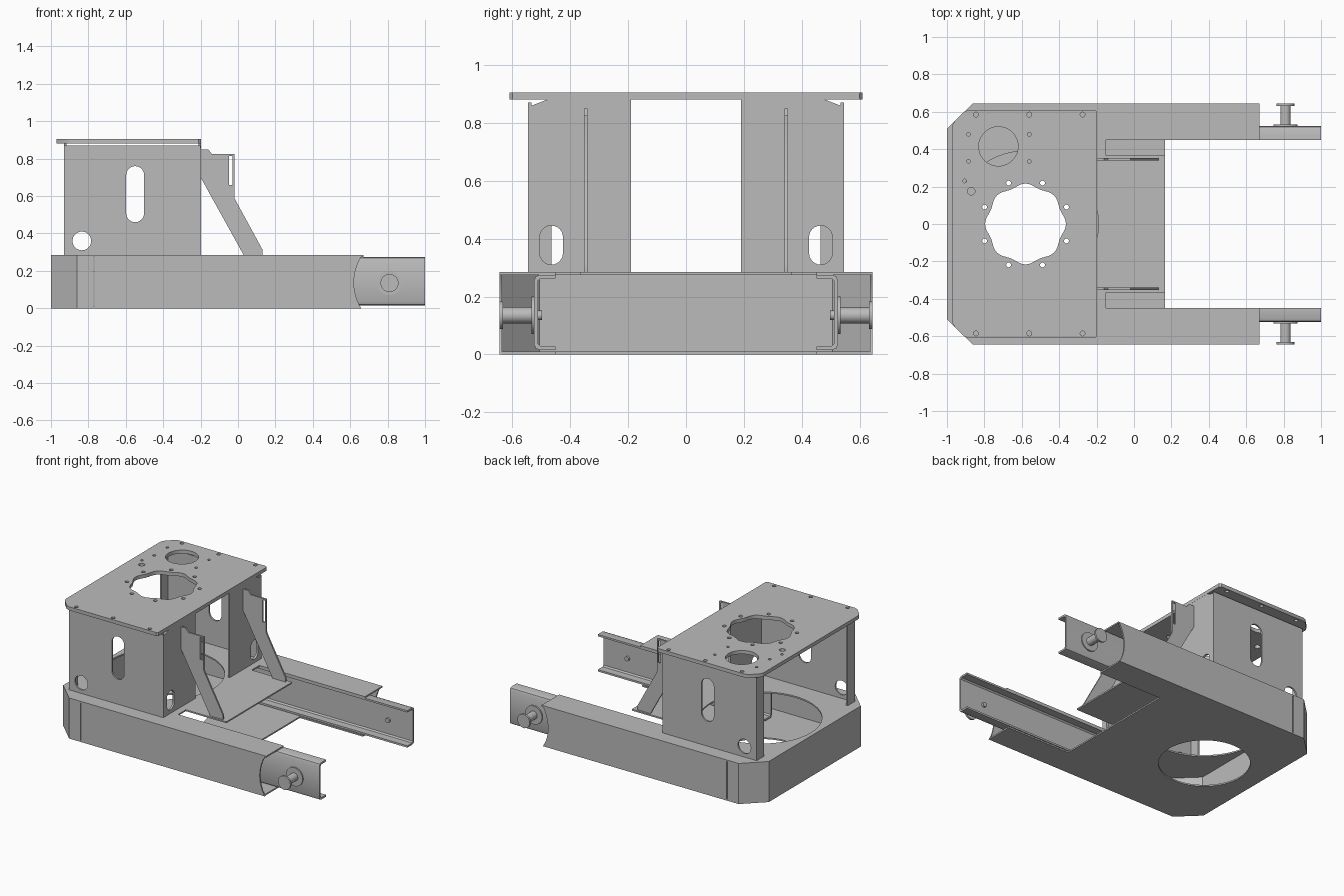
import bpy, bmesh
from math import cos, sin, pi, sqrt
from mathutils import Matrix

cube = bpy.data.objects.get("Cube")
if cube:
    bpy.data.objects.remove(cube, do_unlink=True)

steel = bpy.data.materials.new("plain grey steel")
steel.use_nodes = True
GREY = (0.5, 0.5, 0.5, 1)
steel.diffuse_color = GREY
steel.node_tree.nodes["Principled BSDF"].inputs["Base Color"].default_value = GREY

# Columns: first outline axis, second outline axis, plate normal
PLANES = {
    "XY": ((1, 0, 0), (0, 1, 0), (0, 0, 1)),
    "XZ": ((1, 0, 0), (0, 0, 1), (0, -1, 0)),
    "YZ": ((0, 1, 0), (0, 0, 1), (1, 0, 0)),
}


def circle(u, v, r, n=32):
    return [(u + r * cos(2 * pi * i / n), v + r * sin(2 * pi * i / n)) for i in range(n)]


def slot(u, v0, v1, r, n=12):
    """Upright rounded slot between v0 and v1."""
    top = [(u + r * cos(pi * i / n), v1 - r + r * sin(pi * i / n)) for i in range(n + 1)]
    low = [(u - r * cos(pi * i / n), v0 + r - r * sin(pi * i / n)) for i in range(n + 1)]
    return top + low


def box(u0, u1, v0, v1):
    return [(u0, v0), (u1, v0), (u1, v1), (u0, v1)]


def mirrored(half):
    return half + [(u, -v) for u, v in reversed(half)]


def flip(loop, s):
    return [(u * s, v) for u, v in loop]


def finish(ob):
    ob.data.materials.clear()
    ob.data.materials.append(steel)
    bpy.ops.object.select_all(action="DESELECT")
    ob.select_set(True)
    bpy.context.view_layer.objects.active = ob
    bpy.ops.object.shade_smooth_by_angle(angle=pi / 6)


def plate(name, plane, a, b, outline, holes=()):
    """Sheet with holes, filling the space from a to b along the plane's normal axis."""
    cu = bpy.data.curves.new(name, "CURVE")
    cu.dimensions, cu.fill_mode, cu.extrude = "2D", "BOTH", abs(b - a) / 2
    for loop in [outline, *holes]:
        sp = cu.splines.new("POLY")
        sp.points.add(len(loop) - 1)
        for p, (u, v) in zip(sp.points, loop):
            p.co = (u, v, 0, 1)
        sp.use_cyclic_u, sp.use_smooth = True, False
    tmp = bpy.data.objects.new(name + " outline", cu)
    bpy.context.collection.objects.link(tmp)
    dg = bpy.context.evaluated_depsgraph_get()
    me = bpy.data.meshes.new_from_object(tmp.evaluated_get(dg))
    bpy.data.objects.remove(tmp, do_unlink=True)
    m = Matrix(PLANES[plane]).transposed().to_4x4()
    m.translation = [abs(c) * (a + b) / 2 for c in PLANES[plane][2]]
    me.transform(m)
    bm = bmesh.new()
    bm.from_mesh(me)
    bmesh.ops.remove_doubles(bm, verts=bm.verts, dist=0.0001)
    bmesh.ops.recalc_face_normals(bm, faces=bm.faces)
    bm.to_mesh(me)
    bm.free()
    me.name = name
    ob = bpy.data.objects.new(name, me)
    bpy.context.collection.objects.link(ob)
    finish(ob)


def rod(name, x, z, r, y0, y1):
    bpy.ops.mesh.primitive_cylinder_add(vertices=32, radius=r, depth=abs(y1 - y0),
                                        location=(x, (y0 + y1) / 2, z), rotation=(pi / 2, 0, 0))
    ob = bpy.context.object
    ob.name = name
    finish(ob)


CX = -0.58          # centre of the round openings
T = 0.01            # sheet thickness
TOP = 0.285         # top of the base

# Base: top and bottom sheets, with the two arms
rear = [(-1, 0.51), (-0.86, 0.645)]
plate("base_top", "XY", TOP - T, TOP,
      mirrored(rear + [(0.67, 0.645), (0.67, 0.45), (-0.15, 0.45), (-0.15, 0.365), (0.165, 0.365)]),
      [circle(CX, 0, 0.39, 64)])
plate("base_bottom", "XY", 0, T,
      mirrored(rear + [(0.655, 0.645), (0.655, 0.45), (0.165, 0.45)]),
      [circle(CX, 0, 0.29, 64)])

# Base: folded end wall with cut corners
outer = [(-0.773, 0.645), (-0.86, 0.645), (-1, 0.51)]
inner = [(-0.99, 0.506), (-0.856, 0.635), (-0.773, 0.635)]
band = outer + [(u, -v) for u, v in reversed(outer)] + [(u, -v) for u, v in reversed(inner)] + inner
plate("base_end_wall", "XY", T, TOP - T, band)

# Table on top: bolt holes, cable hole and scalloped centre opening
small = [circle(x, s * 0.585, 0.013, 16) for x in (-0.845, -0.56, -0.275) for s in (1, -1)]
small += [circle(x, y, 0.01, 16) for x in (-0.885, -0.56) for y in (0.48, 0.335)]
small += [circle(-0.905, 0.23, 0.01, 16), circle(-0.87, 0.175, 0.02, 16)]
turns = [pi / 8 + k * pi / 4 for k in range(8)]
small += [circle(CX + 0.237 * cos(a), 0.237 * sin(a), 0.013, 16) for a in turns]
steps = [2 * pi * i / 96 for i in range(96)]
centre = [(CX + (0.208 + 0.008 * cos(8 * a)) * cos(a),
           (0.208 + 0.008 * cos(8 * a)) * sin(a)) for a in steps]
plate("table_top", "XY", 0.88, 0.905,
      mirrored([(-0.97, 0.53), (-0.955, 0.555), (-0.91, 0.6), (-0.885, 0.61),
                (-0.21, 0.61), (-0.197, 0.6)]),
      small + [centre, circle(-0.725, 0.415, 0.105, 48)])

for s, side in ((-1, "front"), (1, "back")):
    # Arm side wall with a hollowed end
    R = 0.265
    end = []
    for i in range(17):
        z = TOP * i / 16
        end.append((0.62 + R - sqrt(R * R - (z - 0.137) ** 2), z))
    plate(side + "_arm_wall", "XZ", s * 0.635, s * 0.645, [(-0.767, TOP), (-0.767, 0)] + end)

    # Folded tower under the table
    plate(side + "_tower_side", "XZ", s * 0.533, s * 0.545, box(-0.93, -0.2, TOP, 0.87),
          [slot(-0.55, 0.46, 0.76, 0.048), circle(-0.835, 0.36, 0.05)])
    plate(side + "_tower_face", "YZ", -0.212, -0.198,
          flip([(0.19, TOP), (0.545, TOP), (0.545, 0.855), (0.48, 0.88), (0.19, 0.88)], s),
          [flip(slot(0.465, 0.31, 0.445, 0.04), s)])
    plate(side + "_tower_flange", "YZ", -0.93, -0.918,
          flip([(0.465, TOP), (0.545, TOP), (0.545, 0.855), (0.465, 0.88)], s))

    # Sloping brace with a narrow slot
    plate(side + "_brace", "XZ", s * 0.34, s * 0.352,
          [(-0.2, 0.85), (-0.16, 0.85), (-0.14, 0.825), (-0.02, 0.825), (-0.02, 0.59),
           (0.13, 0.315), (0.13, TOP), (0.03, TOP), (-0.2, 0.7)],
          [box(-0.047, -0.03, 0.66, 0.815)])

    # C-section slide rail, open toward the middle
    shell = [(0.45, 0.015), (0.505, 0.015), (0.519, 0.021), (0.525, 0.035),
             (0.525, 0.255), (0.519, 0.269), (0.505, 0.275), (0.45, 0.275)]
    hollow = [(0.45, 0.262), (0.503, 0.262), (0.512, 0.253),
              (0.512, 0.037), (0.503, 0.028), (0.45, 0.028)]
    plate(side + "_slide_rail", "YZ", -0.3, 1.0, flip(shell + hollow, s))

    # Stub axle on the rail
    for part, r, y0, y1 in (("nut", 0.016, 0.498, 0.514), ("collar", 0.065, 0.524, 0.533),
                            ("shaft", 0.028, 0.53, 0.638), ("end_disc", 0.048, 0.632, 0.645)):
        rod(side + "_axle_" + part, 0.81, 0.135, r, s * y0, s * y1)
